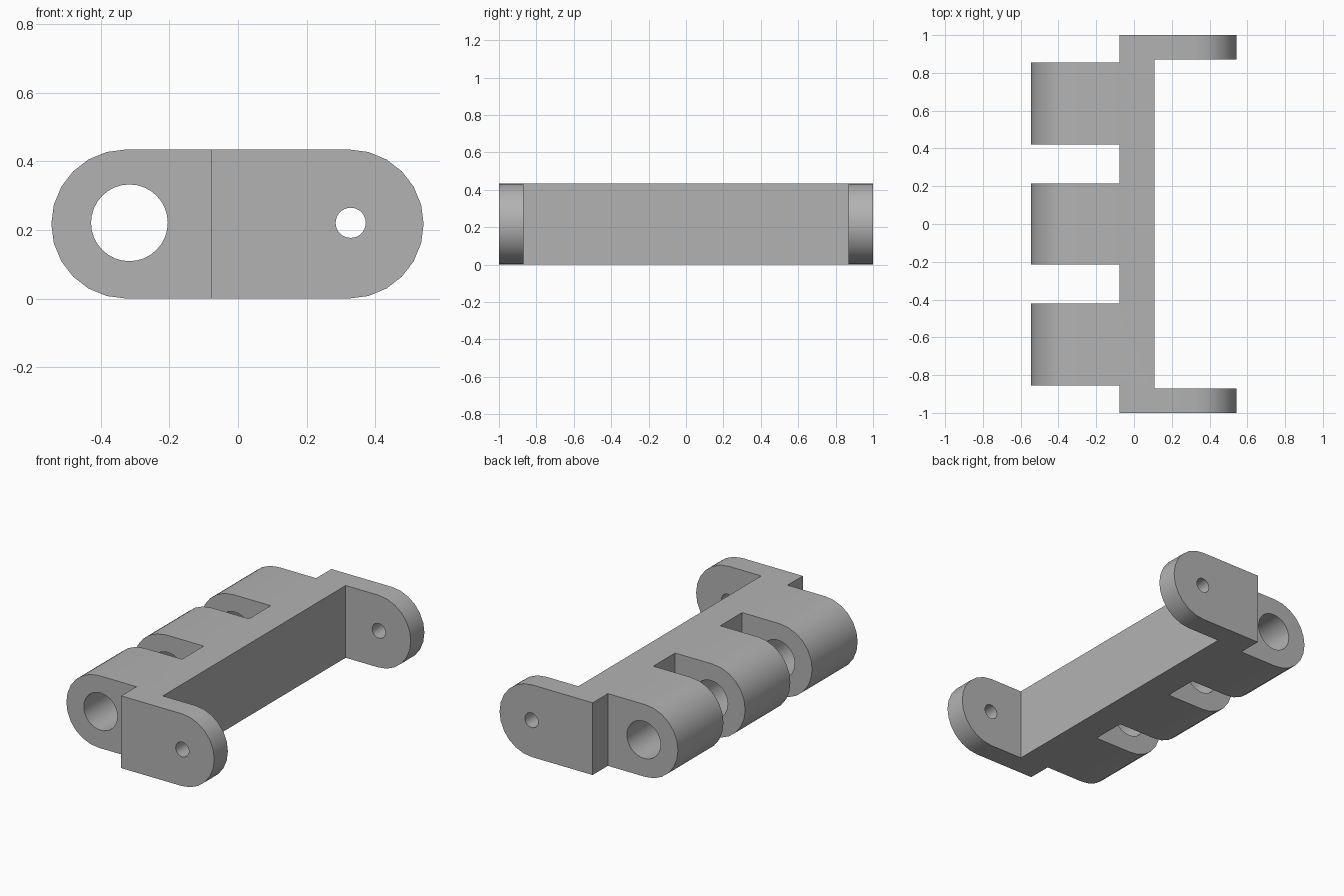
import bpy
import bmesh
from math import pi, sin, cos

if "Cube" in bpy.data.objects:
    bpy.data.objects.remove(bpy.data.objects["Cube"], do_unlink=True)

grey = bpy.data.materials.new("plain grey")
grey.use_nodes = True
grey.diffuse_color = (0.45, 0.45, 0.45, 1)
grey.node_tree.nodes["Principled BSDF"].inputs["Base Color"].default_value = grey.diffuse_color

HEIGHT = 0.435
RADIUS = HEIGHT / 2
LEFT, RIGHT = -0.545, 0.542


def prism(name, points, travel):
    """Extrude a closed outline along a vector."""
    bm = bmesh.new()
    face = bm.faces.new([bm.verts.new(p) for p in points])
    extruded = bmesh.ops.extrude_face_region(bm, geom=[face])["geom"]
    moved = [v for v in extruded if isinstance(v, bmesh.types.BMVert)]
    bmesh.ops.translate(bm, verts=moved, vec=travel)
    bmesh.ops.recalc_face_normals(bm, faces=bm.faces)
    mesh = bpy.data.meshes.new(name)
    bm.to_mesh(mesh)
    bm.free()
    mesh.materials.append(grey)
    obj = bpy.data.objects.new(name, mesh)
    bpy.context.collection.objects.link(obj)
    return obj


def arc(x, z, radius, start, sweep, steps):
    return [(x + radius * cos(start + sweep * i / steps), -1.2,
             z + radius * sin(start + sweep * i / steps)) for i in range(steps + 1)]


def cut(target, tool, operation):
    mod = target.modifiers.new(tool.name, "BOOLEAN")
    mod.operation, mod.solver, mod.object = operation, "EXACT", tool
    bpy.context.view_layer.objects.active = target
    bpy.ops.object.modifier_apply(modifier=mod.name)
    bpy.data.objects.remove(tool, do_unlink=True)


# Plan outline: spine, two end ears on the left, three hinge knuckles on the right
spine_back, spine_front, reach = -0.078, 0.108, 0.65
half = [(spine_front, 0.87), (reach, 0.87), (reach, 1), (spine_back, 1),
        (spine_back, 0.855), (-reach, 0.855), (-reach, 0.422), (spine_back, 0.422),
        (spine_back, 0.215), (-reach, 0.215)]
plan = half + [(x, -y) for x, y in reversed(half)]
bracket = prism("hinge_bracket", [(x, y, -0.2) for x, y in plan], (0, 0, 1))

# Rounded side outline trims both ends
rounded = (arc(RIGHT - RADIUS, RADIUS, RADIUS, -pi / 2, pi, 12)
           + arc(LEFT + RADIUS, RADIUS, RADIUS, pi / 2, pi, 12))
cut(bracket, prism("side_outline", rounded, (0, 2.4, 0)), "INTERSECT")

# Large pin bore through the knuckles, small pivot hole through the ears
for name, x, radius in (("pin_bore", -0.317, 0.112), ("pivot_hole", 0.329, 0.044)):
    circle = arc(x, 0.221, radius, 0, 2 * pi, 32)[:-1]
    cut(bracket, prism(name, circle, (0, 2.4, 0)), "DIFFERENCE")

# Smooth curved walls with crisp edges
bpy.ops.object.select_all(action="DESELECT")
bracket.select_set(True)
bpy.context.view_layer.objects.active = bracket
bpy.ops.object.shade_smooth_by_angle(angle=pi / 6)
